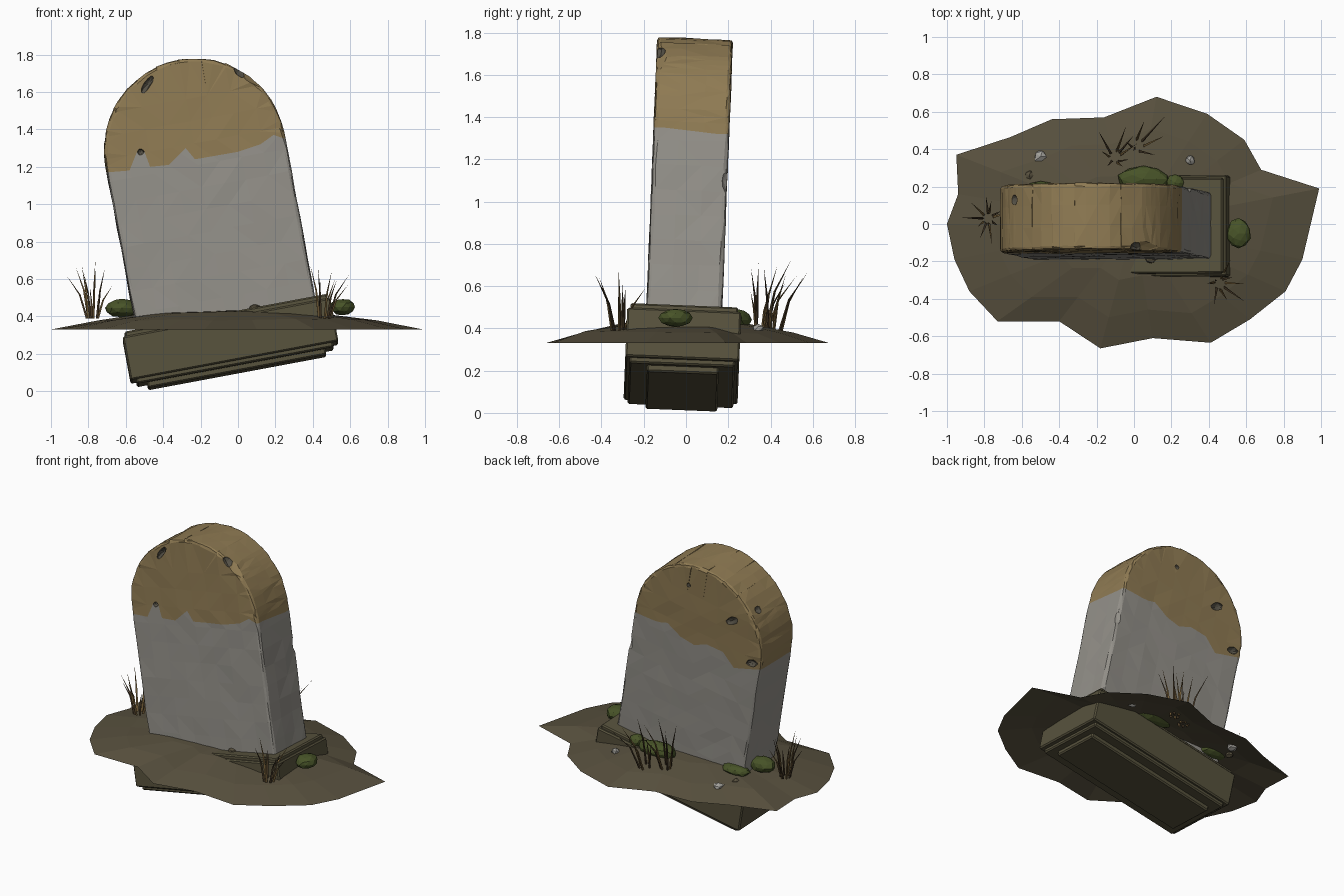
import bpy, bmesh, math, random
from mathutils import Vector, Matrix

random.seed(4)
if "Cube" in bpy.data.objects:
    bpy.data.objects.remove(bpy.data.objects["Cube"], do_unlink=True)


def material(name, srgb):
    m = bpy.data.materials.new(name)
    m.use_nodes = True
    col = [(c / 255) ** 2.2 for c in srgb] + [1]
    m.diffuse_color = col
    m.node_tree.nodes["Principled BSDF"].inputs["Base Color"].default_value = col
    return m


STONE = material("grey stone", (146, 143, 136))
LICHEN = material("tan lichen", (142, 122, 84))
CHIP = material("dark chip", (84, 80, 70))
BASE = material("olive base", (88, 83, 63))
EARTH = material("brown earth", (88, 81, 64))
MOSS = material("green moss", (73, 84, 44))
GRASS = material("dry grass", (118, 96, 60))
STALK = material("dark grass", (78, 64, 46))
PEBBLE = material("pale pebble", (160, 158, 152))

# Shared lean of the headstone and its base
LEAN = (Matrix.Translation((0, -0.028, 0)) @ Matrix.Rotation(math.radians(-2.3), 4, 'X')
        @ Matrix.Rotation(math.radians(-10.6), 4, 'Y'))


def finish(name, bm, mats):
    bmesh.ops.recalc_face_normals(bm, faces=bm.faces)
    me = bpy.data.meshes.new(name)
    bm.to_mesh(me)
    bm.free()
    for m in mats:
        me.materials.append(m)
    ob = bpy.data.objects.new(name, me)
    bpy.context.collection.objects.link(ob)
    return ob


def boolean(target, cutter, op):
    mod = target.modifiers.new("cut", 'BOOLEAN')
    mod.operation, mod.solver, mod.object = op, 'EXACT', cutter
    with bpy.context.temp_override(object=target, active_object=target):
        bpy.ops.object.modifier_apply(modifier=mod.name)


def block(name, lo, hi, mat):
    bm = bmesh.new()
    lo, hi = Vector(lo), Vector(hi)
    bmesh.ops.create_cube(bm, size=1, matrix=Matrix.Translation((lo + hi) / 2)
                          @ Matrix.Diagonal((*(hi - lo), 1)))
    bmesh.ops.bevel(bm, geom=bm.edges[:], offset=0.008, segments=1, affect='EDGES')
    bm.transform(LEAN)
    return finish(name, bm, [mat])


def blob(name, pos, size, mat, rough=0.0, detail=2, turn=0.0, index=0):
    bm = bmesh.new()
    bmesh.ops.create_icosphere(bm, subdivisions=detail, radius=1)
    for v in bm.verts:
        v.co *= 1 + random.uniform(-rough, rough)
    bm.transform(Matrix.Translation(pos) @ Matrix.Rotation(turn, 4, 'Y')
                 @ Matrix.Diagonal((*size, 1)))
    for f in bm.faces:
        f.material_index = index
    return finish(name, bm, mat if isinstance(mat, list) else [mat])


# Stepped base
block("base_foot", (-0.47, -0.165, 0.10), (0.50, 0.175, 0.16), BASE)
block("base_lower_step", (-0.525, -0.25, 0.13), (0.545, 0.25, 0.17), BASE)
block("base_block", (-0.555, -0.27, 0.155), (0.575, 0.27, 0.39), BASE)
block("base_top_step", (-0.54, -0.255, 0.38), (0.56, 0.255, 0.415), BASE)

# Round-topped slab with worn edges and uneven faces
R, CX, CZ, HALF = 0.485, 0.011, 1.31, 0.178
arch = [(CX + R * math.cos(a), CZ + R * math.sin(a))
        for a in (math.pi * i / 24 for i in range(25))]
outline = [(CX + R, 0.3)] + arch + [(CX - R, 0.3)]
bm = bmesh.new()
face = bm.faces.new([bm.verts.new((x, -HALF, z)) for x, z in outline])
out = bmesh.ops.extrude_face_region(bm, geom=[face])
bmesh.ops.translate(bm, vec=(0, 2 * HALF, 0),
                    verts=[g for g in out["geom"] if isinstance(g, bmesh.types.BMVert)])
bmesh.ops.recalc_face_normals(bm, faces=bm.faces)
bmesh.ops.bevel(bm, geom=[e for e in bm.edges if e.calc_face_angle(0) > 1],
                offset=0.018, segments=2, profile=0.5, affect='EDGES')
cuts = [((1, 0, 0), CX + 0.12 * i) for i in range(-3, 4)]
cuts += [((0, 0, 1), 0.5 + 0.12 * i) for i in range(10)]
cuts += [((0, 1, 0), y) for y in (-0.06, 0.06)]
for axis, d in cuts:
    bmesh.ops.bisect_plane(bm, geom=bm.verts[:] + bm.edges[:] + bm.faces[:],
                           plane_co=Vector(axis) * d, plane_no=axis)
for v in bm.verts:
    v.co += Vector([random.uniform(-0.003, 0.003) for _ in range(3)])
bmesh.ops.triangulate(bm, faces=bm.faces[:])
bm.transform(LEAN)
MATS = [STONE, LICHEN, CHIP]
slab = finish("headstone_slab", bm, MATS)

# Chips knocked out of the slab: position, size, turn, colour slot
chips = [
    ((0.08, -0.15, 1.70), (0.14, 0.07, 0.05), 0.65, 1),
    ((0.02, -0.15, 1.72), (0.045, 0.06, 0.04), 0.6, 2),
    ((-0.485, -0.15, 1.64), (0.02, 0.03, 0.055), 0.6, 2),
    ((-0.52, -0.165, 1.28), (0.02, 0.03, 0.02), 0.0, 2),
    ((-0.50, 0.21, 1.46), (0.05, 0.02, 0.025), 0.5, 2),
    ((-0.64, 0.20, 1.20), (0.045, 0.03, 0.025), 0.3, 2),
    ((-0.17, 0.22, 1.62), (0.015, 0.02, 0.015), 0.0, 2),
    ((-0.65, 0.13, 1.55), (0.03, 0.03, 0.03), 0.0, 2),
    ((0.31, 0.21, 1.10), (0.04, 0.04, 0.07), 0.0, 0),
]
for pos, size, turn, slot in chips:
    cutter = blob("chip_cutter", pos, size, MATS, 0.12, 2, turn, slot)
    boolean(slab, cutter, 'DIFFERENCE')
    bpy.data.objects.remove(cutter, do_unlink=True)

# Lichen over the top, with a dripping lower edge on both sides
front = [(-1, 1.17), (-0.7, 1.17), (-0.58, 1.18), (-0.54, 1.28), (-0.5, 1.28), (-0.47, 1.2),
         (-0.37, 1.21), (-0.28, 1.3), (-0.23, 1.24), (0, 1.28), (0.12, 1.32), (0.19, 1.37),
         (0.25, 1.35), (1, 1.34)]
back = [(-1, 1.17), (-0.7, 1.17), (-0.6, 1.15), (-0.5, 1.13), (-0.42, 1.22), (-0.3, 1.24),
        (-0.2, 1.21), (-0.1, 1.24), (0, 1.31), (0.05, 1.3), (0.1, 1.3), (0.18, 1.31),
        (0.26, 1.32), (1, 1.32)]
bm = bmesh.new()
rings = []
for y, line in ((-0.5, front), (-0.1, front), (0.15, back), (0.5, back)):
    rings.append([bm.verts.new((x, y, z)) for x, z in line + [(1, 2.2), (-1, 2.2)]])
for a, b in zip(rings, rings[1:]):
    for i in range(len(a)):
        j = (i + 1) % len(a)
        bm.faces.new((a[i], a[j], b[j], b[i]))
bm.faces.new(rings[0])
bm.faces.new(rings[-1])
bmesh.ops.triangulate(bm, faces=bm.faces[:])
cutter = finish("lichen_cutter", bm, MATS)
cap = slab.copy()
cap.data = slab.data.copy()
cap.name = "lichen_cap"
bpy.context.collection.objects.link(cap)
boolean(slab, cutter, 'DIFFERENCE')
boolean(cap, cutter, 'INTERSECT')
bpy.data.objects.remove(cutter, do_unlink=True)
for p in cap.data.polygons:
    p.material_index = max(p.material_index, 1)

# Thin mound of earth
rim = [(.99, .19), (.90, -.19), (.81, -.36), (.62, -.51), (.41, -.635), (.10, -.61),
       (-.18, -.665), (-.40, -.52), (-.73, -.52), (-.88, -.36), (-.96, -.19), (-1, 0),
       (-.94, .16), (-.95, .37), (-.66, .465), (-.44, .56), (-.16, .57), (.12, .68),
       (.39, .59), (.59, .45), (.68, .29)]


def mound(s):
    return 0.33 + 0.11 * (1 - s ** 2.2)


bm = bmesh.new()
rings = [[bm.verts.new((x * s, y * s, mound(s) + random.uniform(-.006, .006) * (s < 1)))
          for x, y in rim] for s in (1, 0.75, 0.45)]
top = bm.verts.new((0, 0, mound(0)))
for i in range(len(rim)):
    j = i - 1
    for a, b in zip(rings, rings[1:]):
        bm.faces.new((a[i], a[j], b[j], b[i]))
    bm.faces.new((rings[-1][i], rings[-1][j], top))
earth = finish("earth_mound", bm, [EARTH])
if sum(p.normal.z for p in earth.data.polygons) < 0:
    earth.data.flip_normals()

# Moss cushions
for i, (pos, size) in enumerate([
        ((0.05, 0.24, 0.44), (0.14, 0.07, 0.05)), ((0.22, 0.22, 0.45), (0.05, 0.045, 0.04)),
        ((0.56, -0.05, 0.45), (0.065, 0.08, 0.045)), ((-0.62, 0.05, 0.445), (0.09, 0.07, 0.05)),
        ((-0.50, 0.17, 0.42), (0.10, 0.06, 0.035))]):
    blob(f"moss_{i + 1}", pos, size, MOSS, 0.06)

# Pebbles and clods
for i, (pos, r, mat) in enumerate([
        ((-0.5, 0.36, 0.375), 0.038, PEBBLE), ((0.3, 0.34, 0.40), 0.027, PEBBLE),
        ((-0.56, 0.26, 0.39), 0.028, EARTH), ((0.09, -0.18, 0.445), 0.035, EARTH)]):
    blob(f"pebble_{i + 1}", pos, (r, r, r * 0.7), mat, 0.15, 1)


# Tufts of tapering, bent blades
def tuft(name, x, y, z, lean, height, count):
    bm = bmesh.new()
    for k in range(count):
        a = 2 * math.pi * k / count + random.uniform(-0.3, 0.3)
        reach = random.uniform(0.03, 0.13)
        h = height * random.uniform(0.45, 1)
        tip = Vector((math.cos(a) * reach + lean[0] * h, math.sin(a) * reach + lean[1] * h, h))
        root = Vector((x + 0.03 * math.cos(a), y + 0.03 * math.sin(a), z))
        mid = root + Vector((tip.x * 0.35, tip.y * 0.35, h * 0.55))
        rows = [[bm.verts.new(c + Vector((math.cos(t), math.sin(t), 0)) * w)
                 for t in (0, 2.1, 4.2)] for c, w in ((root, 0.008), (mid, 0.006))]
        end = bm.verts.new(root + tip)
        for i in range(3):
            quad = bm.faces.new((rows[0][i - 1], rows[0][i], rows[1][i], rows[1][i - 1]))
            tri = bm.faces.new((rows[1][i - 1], rows[1][i], end))
            quad.material_index = tri.material_index = k % 2
    finish(name, bm, [GRASS, STALK])


tuft("grass_side", -0.78, 0.03, 0.39, (0, 0), 0.34, 10)
tuft("grass_front", 0.46, -0.32, 0.39, (0.15, -0.1), 0.31, 8)
tuft("grass_back", -0.10, 0.36, 0.39, (0.1, 0.15), 0.34, 8)
tuft("grass_back_small", 0.02, 0.42, 0.38, (0.2, 0.25), 0.36, 6)
